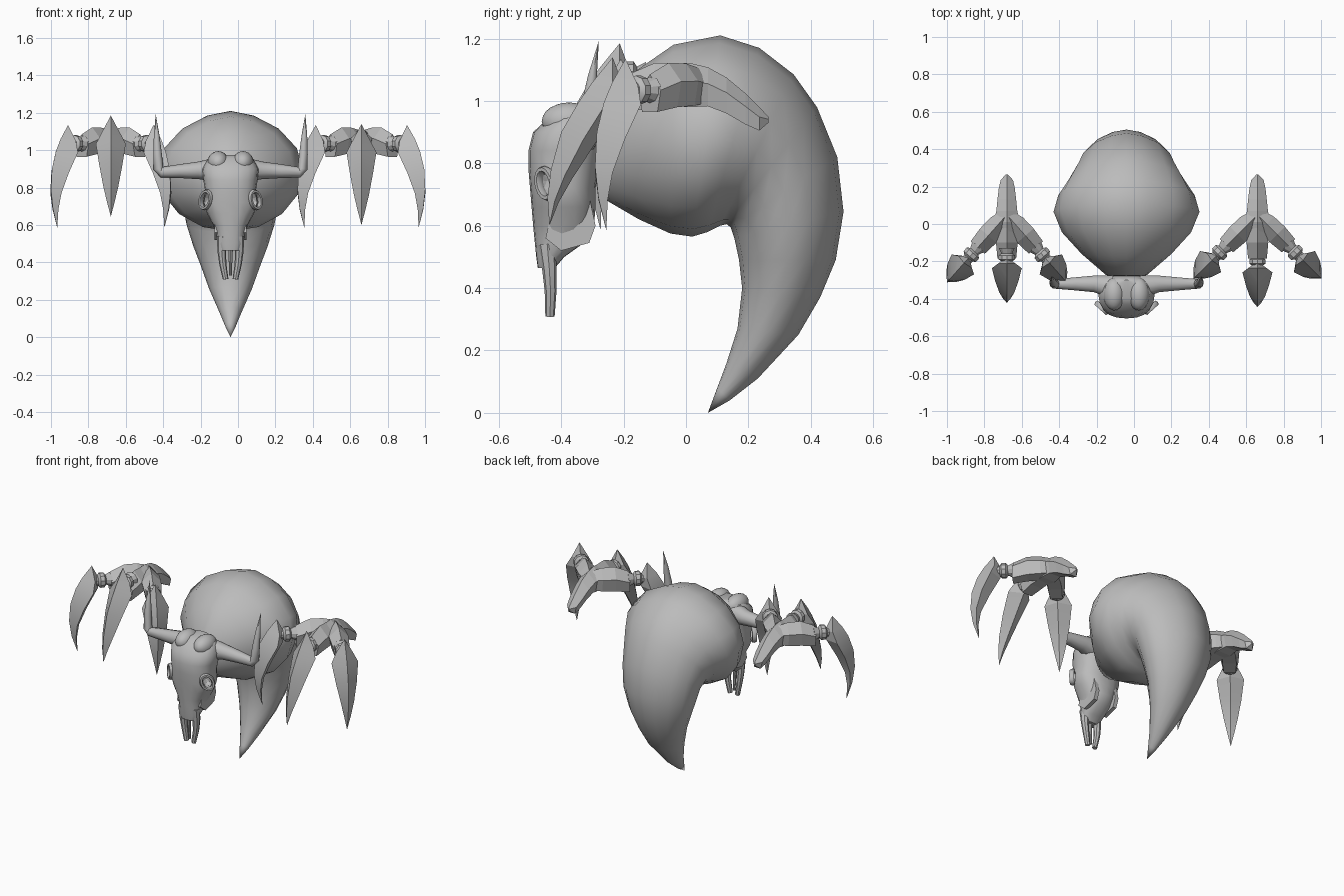
import bpy, bmesh, math
from mathutils import Vector, Matrix

if "Cube" in bpy.data.objects:
    bpy.data.objects.remove(bpy.data.objects["Cube"])

CX = -0.04                      # centre line of body and skull
grey = bpy.data.materials.new("bone grey")
grey.diffuse_color = (0.5, 0.5, 0.5, 1)
grey.use_nodes = True
grey.node_tree.nodes["Principled BSDF"].inputs["Base Color"].default_value = grey.diffuse_color


def finish(name, bm, smooth=None):
    """Turn a bmesh into a named object, optionally smoothed below an angle."""
    bmesh.ops.remove_doubles(bm, verts=bm.verts, dist=0.0005)
    bmesh.ops.recalc_face_normals(bm, faces=bm.faces)
    me = bpy.data.meshes.new(name)
    bm.to_mesh(me)
    bm.free()
    me.materials.append(grey)
    ob = bpy.data.objects.new(name, me)
    bpy.context.collection.objects.link(ob)
    if smooth:
        bpy.ops.object.select_all(action='DESELECT')
        ob.select_set(True)
        bpy.context.view_layer.objects.active = ob
        bpy.ops.object.shade_smooth_by_angle(angle=math.radians(smooth))
    return ob


def loft(name, rings, smooth=None, matrix=None):
    """Skin a list of equally sized rings and cap both ends."""
    bm = bmesh.new()
    rows = [[bm.verts.new(p) for p in ring] for ring in rings]
    n = len(rows[0])
    for a, b in zip(rows, rows[1:]):
        for i in range(n):
            j = (i + 1) % n
            bm.faces.new((a[i], a[j], b[j], b[i]))
    bm.faces.new(rows[0])
    bm.faces.new(rows[-1][::-1])
    if matrix:
        bm.transform(matrix)
    return finish(name, bm, smooth)


def tube(name, path, sides=10, smooth=40, matrix=None):
    """Round tube through (x, y, z, radius) points."""
    pts = [Vector(p[:3]) for p in path]
    rings = []
    for i, p in enumerate(pts):
        t = (pts[min(i + 1, len(pts) - 1)] - pts[max(i - 1, 0)]).normalized()
        u = t.cross(Vector((0, 1, 0)) if abs(t.y) < 0.8 else Vector((1, 0, 0))).normalized()
        v = t.cross(u)
        r = path[i][3]
        rings.append([p + r * (u * math.cos(k * math.tau / sides) + v * math.sin(k * math.tau / sides))
                      for k in range(sides)])
    return loft(name, rings, smooth, matrix)


def power(v, e):
    return math.copysign(abs(v) ** e, v)


# Curled body: inner (y, z), outer (y, z), half width of each section
SECTIONS = [
    (-.295, .80, -.295, .84, .03), (-.27, .69, -.275, .96, .11),
    (-.15, .62, -.17, 1.09, .24), (-.05, .575, -.04, 1.18, .345),
    (.02, .565, .11, 1.21, .39), (.07, .58, .235, 1.17, .365),
    (.11, .60, .345, 1.085, .315), (.13, .605, .42, .98, .28),
    (.143, .595, .485, .82, .255), (.155, .56, .505, .645, .235),
    (.17, .49, .48, .49, .20), (.18, .40, .43, .37, .16),
    (.165, .27, .36, .25, .115), (.13, .16, .23, .11, .06),
    (.10, .08, .14, .04, .028), (.07, 0, .07, 0, 0)]
rings = []
for yi, zi, yo, zo, w in SECTIONS:
    ring = []
    for k in range(16):
        a = k * math.tau / 16
        f = 0.5 + 0.5 * math.cos(a)
        # Outer side is slightly pointed, inner side round
        x = w * power(math.sin(a), 1.2 if f > .5 else 1)
        ring.append((CX + x, yi + (yo - yi) * f, zi + (zo - zi) * f))
    rings.append(ring)
loft("curled_body", rings, 60)

# Skull: height, half width, front y, back y
SKULL = [
    (.975, .06, -.40, -.30), (.955, .12, -.43, -.285), (.90, .15, -.49, -.27),
    (.84, .145, -.505, -.27), (.78, .135, -.505, -.28), (.72, .145, -.50, -.29),
    (.66, .125, -.495, -.29), (.60, .092, -.49, -.295), (.55, .078, -.485, -.32),
    (.50, .066, -.48, -.39), (.465, .05, -.475, -.42)]
rings = []
for z, w, yf, yb in SKULL:
    rings.append([(CX + w * power(math.cos(k * math.tau / 20), .85),
                   (yf + yb) / 2 + (yb - yf) / 2 * power(math.sin(k * math.tau / 20), .85), z)
                  for k in range(20)])
skull = loft("skull", rings, 45)

for s in (-1, 1):
    # Eye sockets cut into the skull, with a slanted rim
    place = (Matrix.Translation((CX + s * .132, -.448, .735))
             @ Matrix.Rotation(s * math.radians(42), 4, 'Z')
             @ Matrix.Rotation(s * math.radians(-25), 4, 'Y'))
    bm = bmesh.new()
    bmesh.ops.create_icosphere(bm, subdivisions=2, radius=.045,
                               matrix=place @ Matrix.Diagonal((.7, 1.2, 1, 1)))
    cutter = finish("socket_cutter", bm)
    cutter.hide_render = True
    cutter.hide_set(True)
    cut = skull.modifiers.new("socket", 'BOOLEAN')
    cut.operation = 'DIFFERENCE'
    cut.object = cutter
    rim = []
    for k in range(17):
        a = k * math.tau / 16
        c, d = math.cos(a), math.sin(a)
        rim.append([(c * (.034 + .011 * math.cos(b)), .016 * math.sin(b),
                     d * (.048 + .011 * math.cos(b)))
                    for b in (j * math.tau / 6 for j in range(6))])
    loft("eye_rim", rim, 60, place)

    # Crown ridge blending into the forehead
    bm = bmesh.new()
    bmesh.ops.create_icosphere(bm, subdivisions=3, radius=.05, matrix=Matrix.Translation(
        (CX + s * .066, -.375, .935)) @ Matrix.Diagonal((1.15, 1.75, 1.2, 1)))
    finish("crown_ridge", bm, 60)

    # Horn with an upturned tip
    tube("horn", [(CX + s * x, y, z, r) for x, y, z, r in (
        (.08, -.335, .895, .065), (.17, -.32, .892, .047), (.27, -.32, .888, .037),
        (.37, -.32, .882, .028), (.385, -.32, .90, .026), (.39, -.315, .98, .023),
        (.395, -.30, 1.08, .015), (.40, -.28, 1.19, .0005))])

    # Forked muzzle bones
    tube("muzzle_side", [(CX + s * x, y, z, r) for x, y, z, r in (
        (.043, -.445, .54, .030), (.047, -.438, .46, .023),
        (.041, -.434, .39, .019), (.026, -.436, .31, .015))], 8)

    # Cheek plate hanging at the back of the jaw
    loft("cheek_plate", [[(CX + s * (x + d), y, z) for y, z in
                          ((-.45, .56), (-.40, .52), (-.31, .545), (-.29, .60), (-.32, .74), (-.42, .70))]
                         for x, d in ((.06, 0), (.085, 0))], 30)
tube("muzzle_middle", [(CX, -.45, .50, .014), (CX, -.445, .42, .010), (CX, -.44, .33, .007)], 8)

# Finger claws: outer (r, z), inner (r, z), half width
MIDDLE = [(.285, 1.14, .285, 1.14, 0), (.35, 1.06, .25, 1.045, .048),
          (.395, .995, .262, .985, .08), (.45, .90, .34, .865, .062),
          (.483, .78, .415, .75, .040), (.494, .69, .458, .675, .021),
          (.488, .60, .488, .60, 0)]
OUTER = [(.345, 1.135, .345, 1.135, 0), (.405, 1.06, .30, 1.045, .048),
         (.443, .995, .308, .985, .08), (.475, .90, .375, .865, .062),
         (.483, .79, .422, .76, .040), (.468, .69, .435, .68, .021),
         (.432, .585, .432, .585, 0)]
# Palm prongs and tail: distance r, half width, top, bottom
PRONG = [(-.01, .03, 1.10, .995), (.07, .055, 1.12, .985), (.15, .058, 1.122, .98), (.235, .05, 1.085, .965)]
TAIL = [(.10, .055, 1.118, .985), (.04, .07, 1.122, .98), (-.02, .056, 1.108, .983), (-.08, .05, 1.075, .96),
        (-.14, .043, 1.025, .925), (-.185, .033, .98, .905), (-.214, .006, .95, .93)]
JOINT = [(.20, .045), (.230, .030), (.240, .046), (.262, .046), (.272, .030), (.292, .030)]


def beam(name, stations, matrix):
    """Five sided beam with a ridge along its top."""
    loft(name, [[(0, -r, t), (w, -r, t - (t - b) * .42), (w * .7, -r, b),
                 (-w * .7, -r, b), (-w, -r, t - (t - b) * .42)] for r, w, t, b in stations],
         None, matrix)


def hand(x, spread, lift):
    base = Matrix.Translation((x, .05, 0))
    beam("palm_tail", TAIL, base)
    for side in (-1, 0, 1):
        m = base @ Matrix.Rotation(math.radians(spread * side), 4, 'Z')
        beam("palm_prong", PRONG, m)
        # Middle finger may sit higher and closer than the outer ones
        up = lift if side == 0 else 0
        m = m @ Matrix.Translation((0, up * .5, up))
        stretch = 1.14 if side else 1
        tube("finger_joint", [(0, -r * stretch, 1.035, q) for r, q in JOINT], 10, 30, m)
        rings = []
        for ro, zo, ri, zi, w in (OUTER if side else MIDDLE):
            rs, zs = ri + (ro - ri) * .35, zi + (zo - zi) * .35
            rings.append([(0, -ro, zo), (w, -rs, zs), (0, -ri, zi), (-w, -rs, zs)])
        loft("finger_claw", rings, 22, m)


hand(.66, 45, 0)
hand(-.68, 41.5, .045)
